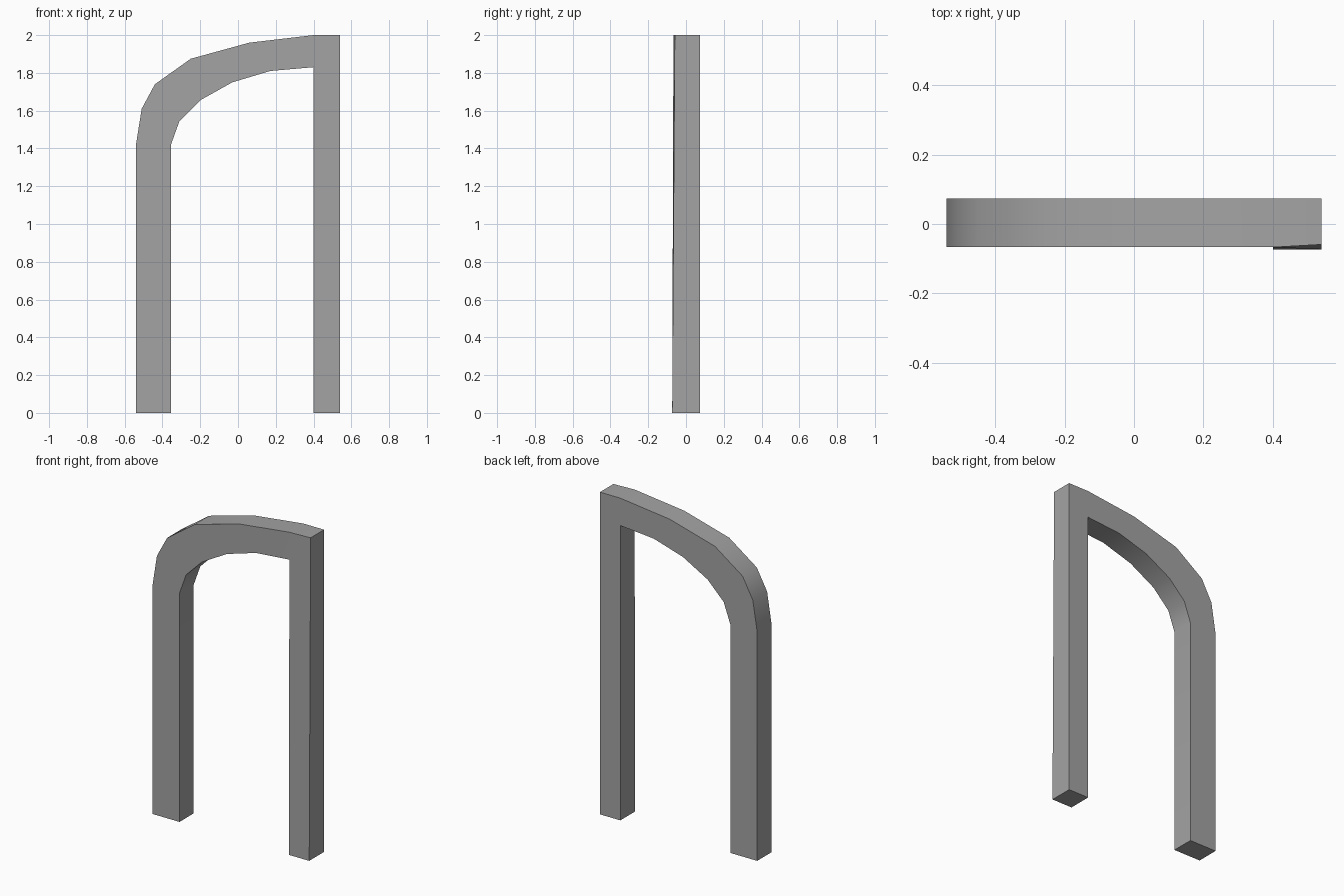
import bpy
import bmesh
import math

if "Cube" in bpy.data.objects:
    bpy.data.objects.remove(bpy.data.objects["Cube"])

BACK, FRONT = 0.073, -0.067

# Curved outline of the left leg and arch, up to the straight post
outer = [(-0.54, 0), (-0.54, 1.42), (-0.51, 1.61), (-0.44, 1.74),
         (-0.25, 1.875), (0.06, 1.96), (0.40, 2.0)]
inner = [(0.40, 1.83), (0.17, 1.81), (-0.03, 1.75), (-0.20, 1.655),
         (-0.31, 1.545), (-0.355, 1.42), (-0.355, 0)]
# Straight right post
post = [(0.54, 2.0), (0.54, 0), (0.40, 0)]
outline = outer + post + inner

# The post front leans: foot stands forward, top outer corner sits back
lean = {(0.54, 2.0): -0.059, (0.54, 0): -0.073, (0.40, 0): -0.073}

bm = bmesh.new()
front = {p: bm.verts.new((p[0], lean.get(p, FRONT), p[1])) for p in outline}
back = {p: bm.verts.new((p[0], BACK, p[1])) for p in outline}

# Front and back faces: arch with leg, then post
for side in (front, back):
    for region in (outer + inner, [outer[-1]] + post + [inner[0]]):
        bm.faces.new([side[p] for p in region])
# Rim around the outline
for a, b in zip(outline, outline[1:] + outline[:1]):
    bm.faces.new((front[a], front[b], back[b], back[a]))
bmesh.ops.recalc_face_normals(bm, faces=bm.faces)

mesh = bpy.data.meshes.new("arched_frame")
bm.to_mesh(mesh)
bm.free()
frame = bpy.data.objects.new("arched_frame", mesh)
bpy.context.collection.objects.link(frame)

# Plain grey material
grey = bpy.data.materials.new("mid_grey")
grey.diffuse_color = (0.37, 0.37, 0.37, 1)
grey.use_nodes = True
grey.node_tree.nodes["Principled BSDF"].inputs["Base Color"].default_value = grey.diffuse_color
mesh.materials.append(grey)

# Smooth curve, sharp corners
bpy.context.view_layer.objects.active = frame
frame.select_set(True)
bpy.ops.object.shade_smooth_by_angle(angle=math.radians(30))
